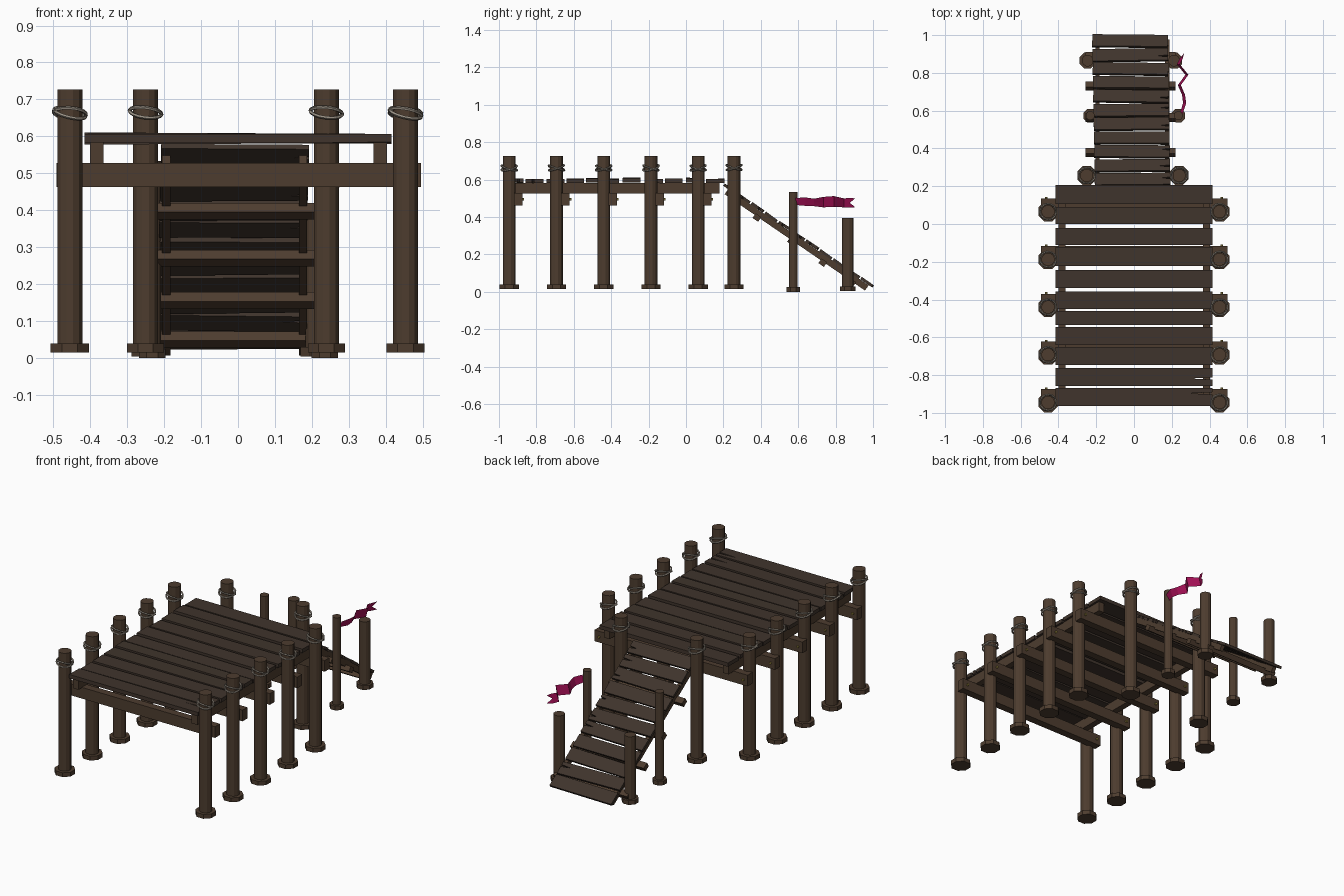
import bpy, bmesh, math, random
from mathutils import Matrix, Vector

if "Cube" in bpy.data.objects:
    bpy.data.objects.remove(bpy.data.objects["Cube"])

random.seed(4)


def material(name, rgb):
    m = bpy.data.materials.new(name)
    m.diffuse_color = (*rgb, 1)
    m.use_nodes = True
    m.node_tree.nodes["Principled BSDF"].inputs["Base Color"].default_value = m.diffuse_color
    return m


POST = material("post_wood", (0.075, 0.046, 0.028))
PLANK = material("plank_wood", (0.05, 0.034, 0.025))
ROPE = material("rope", (0.32, 0.28, 0.23))
CLOTH = material("cloth", (0.36, 0.005, 0.09))
BOLT = material("bolt", (0.3, 0.23, 0.05))


def finish(name, bm, mat, matrix=Matrix()):
    bmesh.ops.recalc_face_normals(bm, faces=bm.faces)
    me = bpy.data.meshes.new(name)
    bm.to_mesh(me)
    bm.free()
    me.materials.append(mat)
    ob = bpy.data.objects.new(name, me)
    ob.matrix_world = matrix
    bpy.context.collection.objects.link(ob)
    return ob


def box(name, center, size, mat, tilt=0.0):
    bm = bmesh.new()
    bmesh.ops.create_cube(bm, size=1, matrix=Matrix.Diagonal((*size, 1)))
    return finish(name, bm, mat, Matrix.Translation(center) @ Matrix.Rotation(tilt, 4, 'X'))


def add_cylinder(bm, x, y, z0, z1, r, sides):
    m = Matrix.Translation((x, y, (z0 + z1) / 2)) @ Matrix.Rotation(math.pi / sides, 4, 'Z')
    bmesh.ops.create_cone(bm, cap_ends=True, segments=sides, radius1=r, radius2=r,
                          depth=z1 - z0, matrix=m)


# round post standing on an octagonal foot
def post(name, x, y, z0, z1, r, foot_r):
    bm = bmesh.new()
    add_cylinder(bm, x, y, z0, z1, r, 12)
    add_cylinder(bm, x, y, z0, z0 + 0.025, foot_r, 8)
    finish(name, bm, POST)


# two crossed rope loops around a post
def rope(x, y, z):
    for tilt, lean in ((0.3, 0.18), (-0.3, 0.12)):
        bpy.ops.mesh.primitive_torus_add(
            major_segments=14, minor_segments=5, major_radius=0.044, minor_radius=0.005,
            location=(x, y, z), rotation=(tilt, lean, random.uniform(-0.3, 0.3)))
        ob = bpy.context.object
        ob.name = "rope_loop"
        ob.data.materials.append(ROPE)


# plank with an optional split in its right end
def plank(name, length, width, thick, matrix, split=0.0):
    h, w = length / 2, width / 2
    outline = [(-h, -w), (h, -w)]
    if split:
        c = random.uniform(-0.4, 0.4) * w
        outline += [(h, c - 0.006), (h - split, c), (h, c + 0.006)]
    outline += [(h, w), (-h, w)]
    bm = bmesh.new()
    f = bm.faces.new([bm.verts.new((x, y, -thick / 2)) for x, y in outline])
    ext = bmesh.ops.extrude_face_region(bm, geom=[f])
    bmesh.ops.translate(bm, vec=(0, 0, thick),
                        verts=[v for v in ext["geom"] if isinstance(v, bmesh.types.BMVert)])
    finish(name, bm, PLANK, matrix)


# deck posts, ropes, cross beams and bolts
for i in range(5):
    y = 0.065 - 0.2525 * i
    for x in (-0.455, 0.453):
        post("deck_post", x, y, 0.015, 0.727, 0.035, 0.056)
        rope(x, y, 0.663)
        bm = bmesh.new()
        bmesh.ops.create_cone(bm, cap_ends=True, segments=6, radius1=0.007, radius2=0.007,
                              depth=0.012, matrix=Matrix.Rotation(math.pi / 2, 4, 'X'))
        finish("bolt", bm, BOLT, Matrix.Translation((math.copysign(0.465, x), y + 0.073, 0.495)))
    box("cross_beam", (0.002, y + 0.048, 0.495), (0.987, 0.045, 0.065), POST)

# deck joists
for x in (-0.382, 0.385):
    box("deck_joist", (x, -0.385, 0.554), (0.037, 1.13, 0.058), POST)

# deck planks: y start and end
deck = [(0.206, 0.106), (0.09, 0.0), (-0.02, -0.112), (-0.122, -0.222), (-0.243, -0.34),
        (-0.358, -0.45), (-0.46, -0.534), (-0.545, -0.64), (-0.65, -0.746),
        (-0.762, -0.857), (-0.868, -0.963)]
for i, (a, b) in enumerate(deck):
    m = (Matrix.Translation((0, (a + b) / 2, 0.594 + random.uniform(-0.003, 0.004)))
         @ Matrix.Rotation(random.uniform(-0.006, 0.006), 4, 'Y')
         @ Matrix.Rotation(random.uniform(-0.02, 0.02), 4, 'X'))
    plank("deck_plank", 0.83, a - b, 0.022, m, 0.12 if i > 8 else 0)

# ramp posts: upper, middle, lower
for x in (-0.25, 0.239):
    post("ramp_upper_post", x, 0.257, 0.015, 0.727, 0.035, 0.054)
    rope(x, 0.257, 0.665)
for x in (-0.232, 0.235):
    post("ramp_middle_post", x, 0.574, 0.0, 0.533, 0.024, 0.039)
for x in (-0.246, 0.212):
    post("ramp_lower_post", x, 0.865, 0.005, 0.395, 0.031, 0.046)

# sloped ramp: side rails, cross bars, planks
SLOPE = -math.atan(0.686)
NORMAL = Vector((0, math.sin(-SLOPE), math.cos(SLOPE)))


def on_ramp(x, y, offset=0.0):
    return Vector((x, y, 0.05 - 0.686 * (y - 0.967))) + NORMAL * offset


for x in (-0.194, 0.176):
    box("ramp_rail", on_ramp(x, 0.605, -0.024), (0.022, 0.91, 0.034), POST, SLOPE)
for y in (0.405, 0.59, 0.757, 0.912):
    box("ramp_cross_bar", on_ramp(-0.018, y, -0.046), (0.476, 0.036, 0.03), POST, SLOPE)
for i in range(11):
    y = 0.236 + 0.0731 * i
    m = (Matrix.Translation(on_ramp(-0.008 - 0.0013 * i, y, random.uniform(-0.002, 0.002)))
         @ Matrix.Rotation(SLOPE + random.uniform(-0.04, 0.04), 4, 'X')
         @ Matrix.Rotation(random.uniform(-0.02, 0.02), 4, 'Z'))
    plank("ramp_plank", 0.4, 0.075, 0.015, m, random.choice((0, 0.045, 0.06)))

# tattered cloth strip tied to the middle ramp post: x, y, z low, z high
strip = [(0.25, 0.585, 0.465, 0.502), (0.268, 0.64, 0.46, 0.505), (0.262, 0.685, 0.458, 0.498),
         (0.24, 0.735, 0.452, 0.508), (0.28, 0.79, 0.455, 0.512), (0.235, 0.845, 0.452, 0.5),
         (0.25, 0.875, 0.45, 0.502)]
bm = bmesh.new()
rows = [[bm.verts.new((x + k * 0.008, y, a + (b - a) * (k + 1) / 2)) for k in (-1, 0, 1)]
        for x, y, a, b in strip]
for p, q in zip(rows, rows[1:]):
    for k in range(2):
        bm.faces.new((p[k], q[k], q[k + 1], p[k + 1]))
for k, z in ((0, 0.453), (1, 0.5)):
    bm.faces.new((rows[-1][k], bm.verts.new((0.265, 0.905, z)), rows[-1][k + 1]))
finish("cloth_strip", bm, CLOTH)
